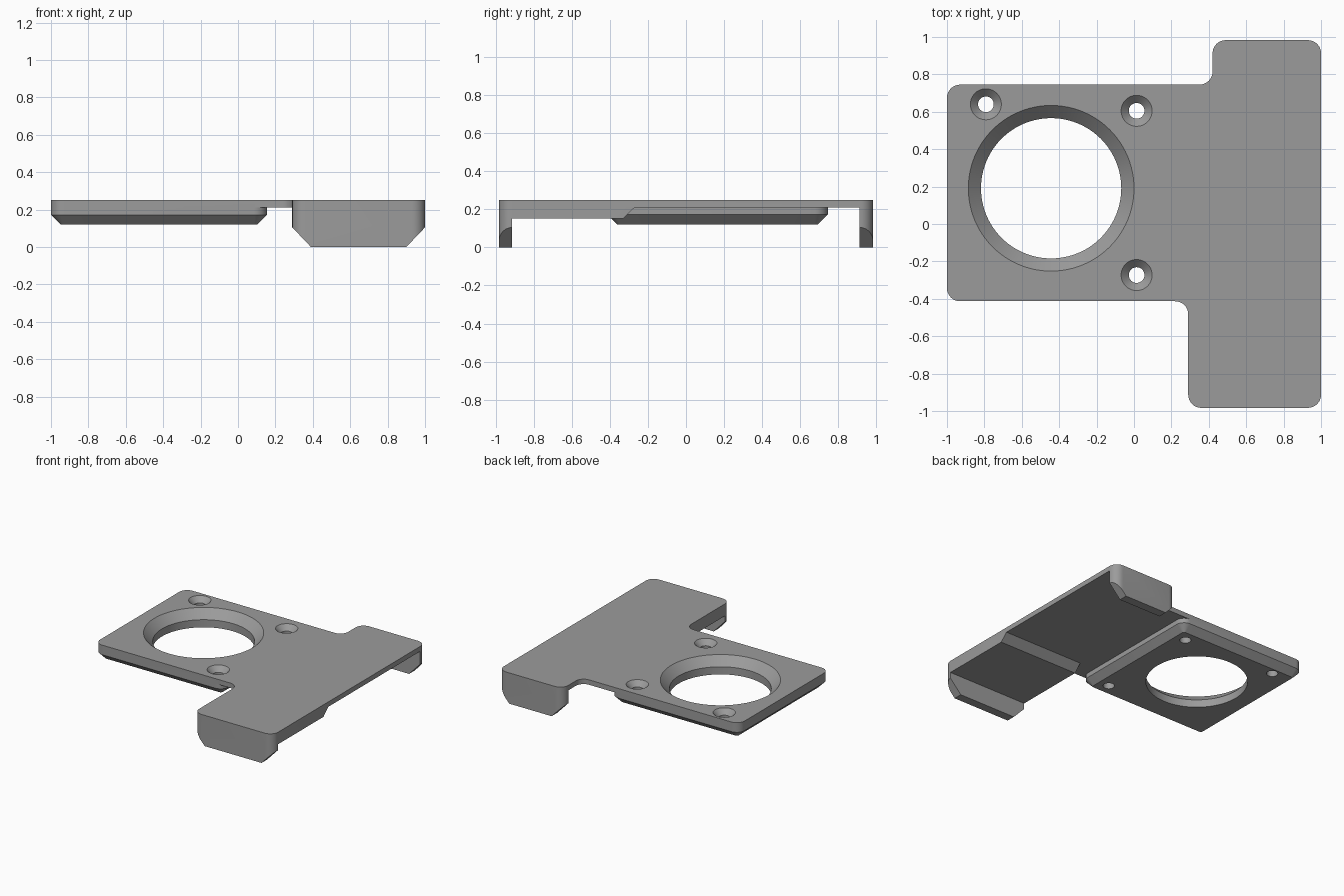
import bpy, bmesh, math
from mathutils import Vector, Matrix

if "Cube" in bpy.data.objects:
    bpy.data.objects.remove(bpy.data.objects["Cube"])

gray = bpy.data.materials.new("gray plastic")
gray.diffuse_color = (0.33, 0.33, 0.33, 1)
gray.use_nodes = True
gray.node_tree.nodes["Principled BSDF"].inputs["Base Color"].default_value = gray.diffuse_color


def make(name, bm):
    bmesh.ops.recalc_face_normals(bm, faces=bm.faces[:])
    mesh = bpy.data.meshes.new(name)
    bm.to_mesh(mesh)
    bm.free()
    mesh.materials.append(gray)
    ob = bpy.data.objects.new(name, mesh)
    bpy.context.collection.objects.link(ob)
    return ob


def loft(name, rings):
    """Closed solid through rings with equal point counts."""
    bm = bmesh.new()
    loops = [[bm.verts.new(p) for p in ring] for ring in rings]
    for a, b in zip(loops, loops[1:]):
        for i in range(len(a)):
            j = (i + 1) % len(a)
            bm.faces.new((a[i], a[j], b[j], b[i]))
    bm.faces.new(loops[0][::-1])
    bm.faces.new(loops[-1])
    return make(name, bm)


def rounded(points, r, steps=8):
    """Round every corner of a 2D outline."""
    out = []
    for i, p in enumerate(points):
        p = Vector(p)
        a = (Vector(points[i - 1]) - p).normalized()
        b = (Vector(points[(i + 1) % len(points)]) - p).normalized()
        c = p + (a + b) * r
        for k in range(steps + 1):
            t = k / steps * math.pi / 2
            out.append(c - b * r * math.cos(t) - a * r * math.sin(t))
    return out


def at_z(points, z):
    return [(p[0], p[1], z) for p in points]


def rect(x0, y0, x1, y1):
    return [(x0, y0), (x1, y0), (x1, y1), (x0, y1)]


def boolean(target, tool, mode):
    mod = target.modifiers.new(mode, 'BOOLEAN')
    mod.operation, mod.object, mod.solver = mode, tool, 'EXACT'
    bpy.context.view_layer.update()
    dg = bpy.context.evaluated_depsgraph_get()
    mesh = bpy.data.meshes.new_from_object(target.evaluated_get(dg))
    target.modifiers.clear()
    target.data = mesh
    bpy.data.objects.remove(tool)


# Full plan outline, extruded to the height of the end tabs
R, Y, TOP = 0.07, 0.983, 0.25
outline = [(-1, -0.413), (0.29, -0.413), (0.29, -Y), (1, -Y),
           (1, Y), (0.42, Y), (0.42, 0.745), (-1, 0.745)]
plan = rounded(outline, R)
bracket = loft("bracket_plate", [at_z(plan, 0), at_z(plan, TOP)])

# Hollow the underside: leaves tabs, thick front pad, ramp and thin plate
under = [(-0.913, -1), (-0.913, 0.152), (-0.33, 0.152),
         (-0.27, 0.21), (0.912, 0.21), (0.912, -1)]
boolean(bracket, loft("underside_cutter",
        [[(x, y, z) for y, z in under] for x in (-2, 2)]), 'DIFFERENCE')
side = rect(-2, -0.6, 0.29, 0.85)
boolean(bracket, loft("side_cutter", [at_z(side, -1), at_z(side, 0.21)]), 'DIFFERENCE')

# Slanted lower corners on both tabs
for y0, y1, x0 in ((-1.2, -0.85, 0.29), (0.85, 1.2, 0.42)):
    for x, s in ((x0, 1), (1, -1)):
        tri = [(x - 0.1 * s, 0.21), (x + 0.2 * s, -0.105), (x - 0.1 * s, -0.105)]
        boolean(bracket, loft("chamfer_cutter",
                [[(px, y, pz) for px, pz in tri] for y in (y0, y1)]), 'DIFFERENCE')

# Thick mounting block with chamfered bottom edge
c = 0.052
base = rounded(rect(-1 + c, -0.413 + c, 0.155 - c, 0.745 - c), R - c)
full = rounded(rect(-1, -0.413, 0.155, 0.745), R)
block = loft("mounting_block", [at_z(base, 0.12), at_z(full, 0.172), at_z(full, 0.23)])
boolean(bracket, block, 'UNION')


def countersink(x, y, r_top, r_hole, n):
    """Through hole with a 45 degree flare at the top."""
    d = r_top - r_hole
    rings = []
    for r, z in ((r_hole, 0), (r_hole, TOP - d), (r_top + 0.05, TOP + 0.05)):
        rings.append([(x + r * math.cos(2 * math.pi * k / n),
                       y + r * math.sin(2 * math.pi * k / n), z) for k in range(n)])
    boolean(bracket, loft("hole_cutter", rings), 'DIFFERENCE')


# Large opening and three screw holes
countersink(-0.443, 0.191, 0.443, 0.375, 96)
for hx, hy in ((-0.792, 0.64), (0.014, 0.605), (0.014, -0.273)):
    countersink(hx, hy, 0.083, 0.042, 40)

# Smooth curved walls, keep edges sharp
bpy.ops.object.select_all(action='DESELECT')
bracket.select_set(True)
bpy.context.view_layer.objects.active = bracket
bpy.ops.object.shade_smooth_by_angle(angle=math.radians(25))
